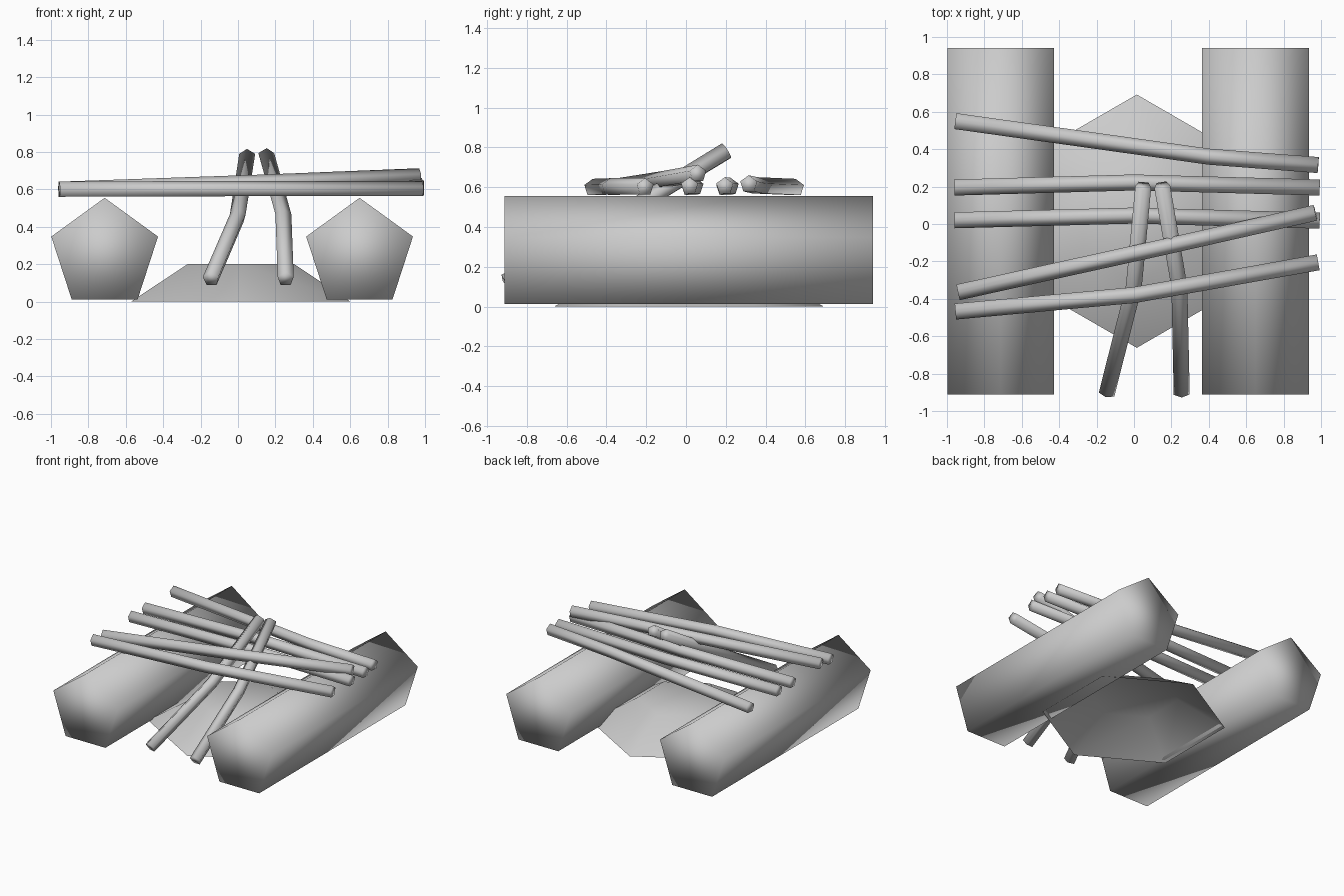
import bpy, bmesh
from math import sin, cos, tau
from mathutils import Vector

if "Cube" in bpy.data.objects:
    bpy.data.objects.remove(bpy.data.objects["Cube"])


def finish(bm, name):
    bmesh.ops.recalc_face_normals(bm, faces=bm.faces)
    mesh = bpy.data.meshes.new(name)
    bm.to_mesh(mesh)
    bm.free()
    for p in mesh.polygons:
        p.use_smooth = True
    obj = bpy.data.objects.new(name, mesh)
    bpy.context.collection.objects.link(obj)
    return obj


def rod(name, path, radius, sides=5):
    """Capped pentagonal rod swept along a path, one corner facing up."""
    pts = [Vector(p) for p in path]
    bm = bmesh.new()
    rings = []
    for i, p in enumerate(pts):
        t = (pts[min(i + 1, len(pts) - 1)] - pts[max(i - 1, 0)]).normalized()
        side = t.cross(Vector((0, 0, 1))).normalized()
        up = side.cross(t)
        rings.append([bm.verts.new(p + radius * (sin(tau * k / sides) * side + cos(tau * k / sides) * up))
                      for k in range(sides)])
    for a, b in zip(rings, rings[1:]):
        for k in range(sides):
            n = (k + 1) % sides
            bm.faces.new((a[k], a[n], b[n], b[k]))
    bm.faces.new(rings[0])
    bm.faces.new(rings[-1])
    return finish(bm, name)


# Ash mound: hexagonal frustum, open underneath
bm = bmesh.new()
rings = [[bm.verts.new((0.015 + r * sin(tau * k / 6), 0.015 + r * cos(tau * k / 6), z))
          for k in range(6)] for r, z in ((0.677, 0.0), (0.33, 0.2))]
for k in range(6):
    n = (k + 1) % 6
    bm.faces.new((rings[0][k], rings[0][n], rings[1][n], rings[1][k]))
bm.faces.new(rings[1])
finish(bm, "ash_mound")

# Two thick side logs
for name, x in (("left_log", -0.713), ("right_log", 0.65)):
    rod(name, [(x, -0.912, 0.255), (x, 0.94, 0.255)], 0.3)

# Bent sticks laid across the logs
cross_sticks = [
    [(-0.955, 0.55, 0.597), (0.4, 0.36, 0.605), (0.985, 0.315, 0.615)],
    [(-0.96, 0.195, 0.597), (0.0, 0.222, 0.603), (0.993, 0.195, 0.605)],
    [(-0.96, 0.02, 0.597), (0.0, 0.045, 0.603), (0.993, 0.018, 0.605)],
    [(-0.94, -0.365, 0.597), (0.15, -0.125, 0.635), (0.97, 0.06, 0.668)],
    [(-0.955, -0.468, 0.597), (0.0, -0.38, 0.6), (0.985, -0.205, 0.6)],
]
for i, path in enumerate(cross_sticks):
    rod(f"cross_stick_{i + 1}", path, 0.045)

# Two bent sticks leaning over the pile from the front
rod("leaning_stick_left", [(-0.145, -0.905, 0.12), (0.0, -0.33, 0.455), (0.05, 0.205, 0.778)], 0.045)
rod("leaning_stick_right", [(0.255, -0.905, 0.12), (0.242, -0.33, 0.455), (0.15, 0.205, 0.782)], 0.045)
